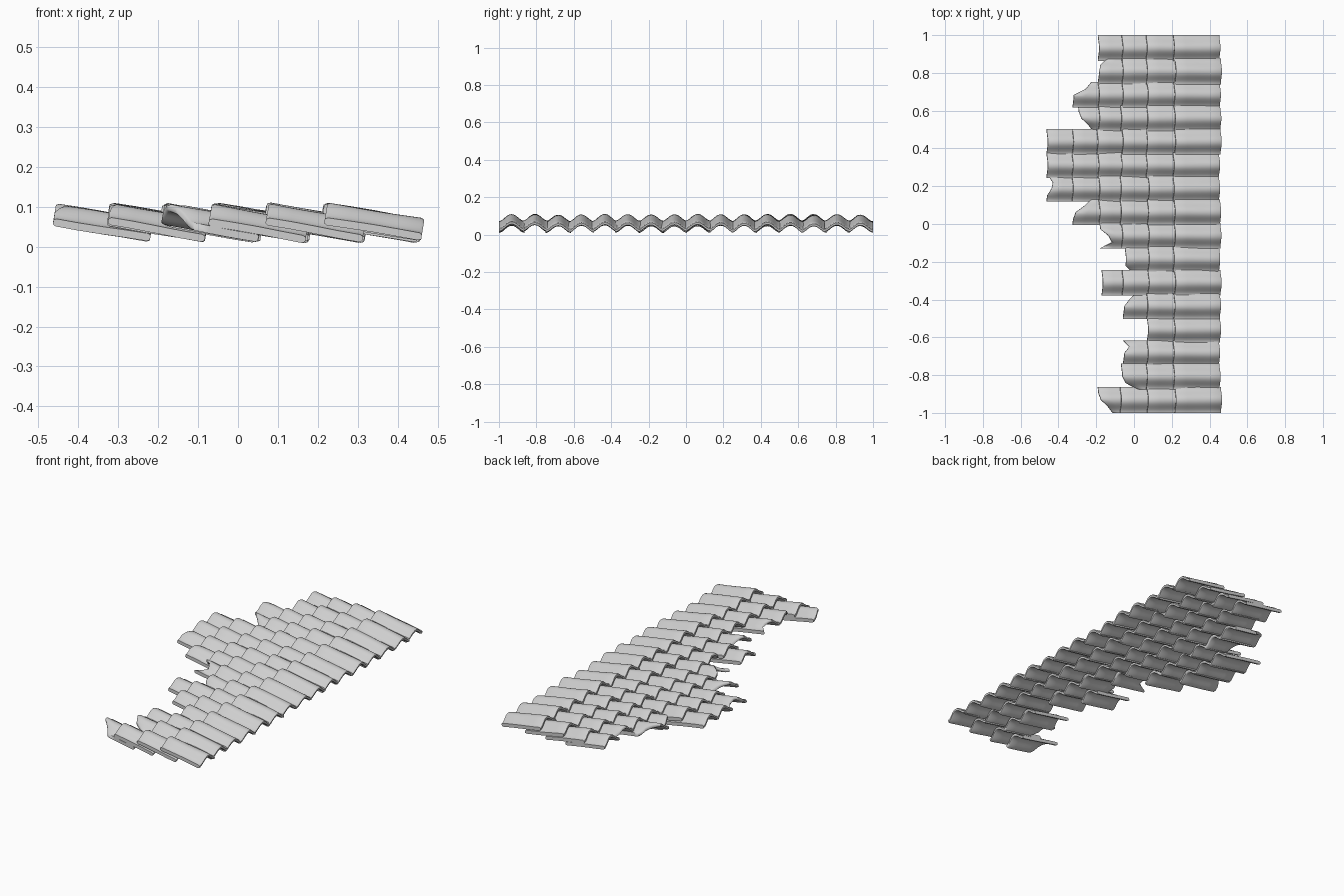
import bpy, bmesh, math, random
from mathutils import Matrix, Vector

random.seed(4)
if "Cube" in bpy.data.objects:
    bpy.data.objects.remove(bpy.data.objects["Cube"], do_unlink=True)

clay = bpy.data.materials.new("pale_grey_clay")
clay.use_nodes = True
GREY = (0.62, 0.62, 0.62, 1)
clay.diffuse_color = GREY
clay.node_tree.nodes["Principled BSDF"].inputs["Base Color"].default_value = GREY

HALF, RISE, THICK, LENGTH = 0.068, 0.036, 0.019, 0.246
ARC = 16
STATIONS = (0, 0.03, 0.25, 0.5, 0.75, 0.97, 1)
COURSE_X = (0.219, 0.077, -0.06, -0.183, -0.317, -0.455)
WHOLE = (0, 0)

# Columns from back to front: number of courses, and how far the broken
# end is chipped away across the tile (hundredths, back to front)
COLUMNS = [
    (4, WHOLE), (4, (5, 1, 0, 0, 0)), (5, (10, 7, 0, 0, 0)),
    (5, (3, 3, 4, 8, 11)), (6, WHOLE), (6, WHOLE), (6, (1, 3, 2, 0, 0)),
    (5, (10, 6, 1, 0, 0)), (4, (1, 1, 5, 7, 1)), (3, (2, 2, 2, 2, 6)),
    (4, (2, 2)), (3, (8, 4, 1, 1, 1)), (2, WHOLE), (3, (1, 4, 1, 1, 1)),
    (3, (0, 0, 0, 2, 9)), (4, (0, 0, 1, 5, 8)),
]


def chip_at(chips, t):
    """Depth of the broken edge at t, from 0 (back) to 1 (front)."""
    f = t * (len(chips) - 1)
    i = min(int(f), len(chips) - 2)
    return (chips[i] + (chips[i + 1] - chips[i]) * (f - i)) / 100


def add_tile(bm, place, chips):
    """A thick tile along +x: broad arch, narrow rounded valleys, soft rims."""
    phase = random.uniform(0, math.tau)
    rings = []
    for u in STATIONS:
        soft = 0.004 if u in (0, 1) else 0
        outer, inner = [], []
        for k in range(ARC + 1):
            v = 1 - 2 * k / ARC
            start = chip_at(chips, (1 - v) / 2)
            x = start + (LENGTH - start) * u
            wave = 0.001 * math.sin(phase + 22 * x + 3 * v)
            arch = -RISE * ((1 - math.cos(math.pi * v)) / 2) ** 1.15
            for layer, z in ((outer, arch - soft), (inner, arch - THICK + soft)):
                layer.append(bm.verts.new(place @ Vector((x, HALF * v, z + wave))))
        rings.append(outer + inner[::-1])
    count = len(rings[0])
    for r0, r1 in zip(rings, rings[1:]):
        for i in range(count):
            j = (i + 1) % count
            bm.faces.new((r0[i], r1[i], r1[j], r0[j]))
    # End caps
    for ring in (rings[0], rings[-1]):
        for i in range(ARC):
            bm.faces.new((ring[i], ring[i + 1], ring[-2 - i], ring[-1 - i]))


# Roof columns, each with overlapping tilted tiles
pitch = 2 * (1 - HALF) / (len(COLUMNS) - 1)
for n, (courses, chips) in enumerate(COLUMNS):
    bm = bmesh.new()
    y = 1 - HALF - n * pitch
    for c in range(courses):
        shift = random.uniform(-0.006, 0.006) if c < courses - 1 else 0
        place = (Matrix.Translation((COURSE_X[c] + shift, y, 0.108 + random.uniform(-0.003, 0.003)))
                 @ Matrix.Rotation(math.radians(9.8 + random.uniform(-0.6, 0.6)), 4, "Y"))
        add_tile(bm, place, chips if c == courses - 1 else WHOLE)
    bmesh.ops.recalc_face_normals(bm, faces=bm.faces)
    mesh = bpy.data.meshes.new(f"tile_column_{n + 1}")
    bm.to_mesh(mesh)
    bm.free()
    mesh.materials.append(clay)
    column = bpy.data.objects.new(mesh.name, mesh)
    bpy.context.collection.objects.link(column)
    bpy.ops.object.select_all(action="DESELECT")
    column.select_set(True)
    bpy.context.view_layer.objects.active = column
    bpy.ops.object.shade_smooth_by_angle(angle=math.radians(60))
